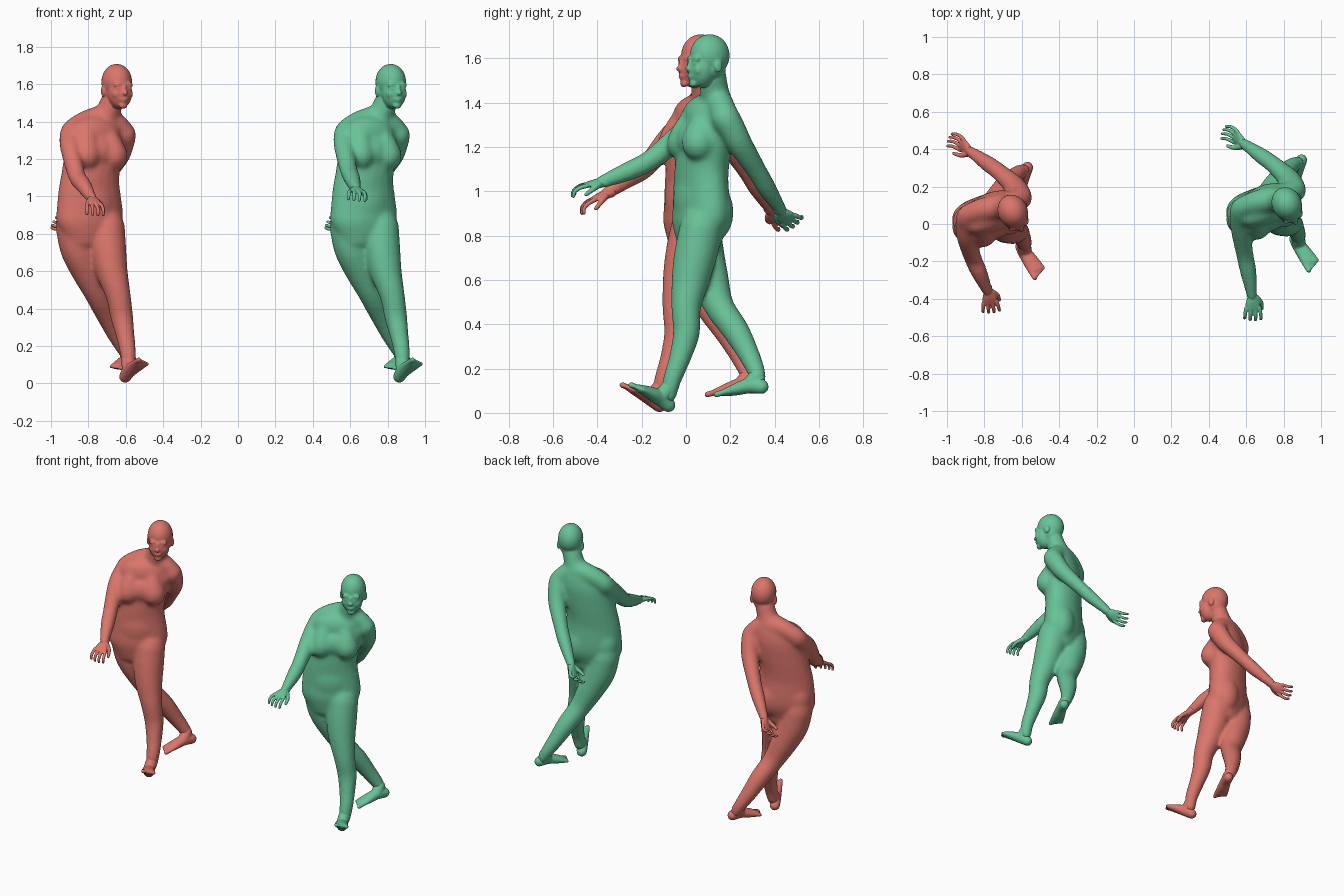
import bpy, bmesh, math
from mathutils import Vector, Matrix

cube = bpy.data.objects.get("Cube")
if cube:
    bpy.data.objects.remove(cube)

YAW = Matrix.Rotation(math.radians(25), 4, 'Z')
LEFT = (YAW @ Vector((1, 0, 0))).normalized()
UP = Vector((0, 0, 1))


def material(name, colour):
    m = bpy.data.materials.new(name)
    m.use_nodes = True
    m.diffuse_color = (*colour, 1)
    m.node_tree.nodes["Principled BSDF"].inputs["Base Color"].default_value = (*colour, 1)
    return m


def spline(a, b, c, d, t):
    """Catmull-Rom value between b and c."""
    return 0.5 * (2 * b + (c - a) * t + (2 * a - 5 * b + 4 * c - d) * t * t
                  + (3 * b - a - 3 * c + d) * t ** 3)


def cap(ring, sign):
    """Shrinking rings that round off an end."""
    c, t, a, b = ring
    r = min(a, b)
    return [(c + t * sign * r * math.sin(q), t, a * math.cos(q), b * math.cos(q))
            for q in (0.5, 1.0, 1.4)]


def loft(bm, stations, side, axis=None, steps=4, sides=20):
    """Rounded tube through (x, y, z, half width, half depth) stations."""
    pts = [Vector(s) for s in stations]
    ext = [pts[0]] + pts + [pts[-1]]
    path = [spline(*ext[i:i + 4], k / steps) for i in range(len(pts) - 1) for k in range(steps)]
    path.append(pts[-1])
    rings = []
    for i, p in enumerate(path):
        ahead, behind = path[min(i + 1, len(path) - 1)], path[max(i - 1, 0)]
        t = axis or (Vector(ahead[:3]) - Vector(behind[:3])).normalized()
        rings.append((Vector(p[:3]), t, p[3], p[4]))
    rings = cap(rings[0], -1)[::-1] + rings + cap(rings[-1], 1)
    loops = []
    for c, t, a, b in rings:
        u = Vector(side)
        u = (u - t * u.dot(t)).normalized()
        v = t.cross(u)
        angles = [2 * math.pi * k / sides for k in range(sides)]
        loops.append([bm.verts.new(c + u * a * math.cos(q) + v * b * math.sin(q)) for q in angles])
    for one, two in zip(loops, loops[1:]):
        for k in range(sides):
            n = (k + 1) % sides
            bm.faces.new((one[k], one[n], two[n], two[k]))
    bm.faces.new(loops[0][::-1])
    bm.faces.new(loops[-1])


def limb(bm, stations, side=LEFT):
    loft(bm, [(x, y, z, r, r) for x, y, z, r in stations], side)


def blob(bm, origin, local, radii):
    """Ellipsoid placed in the turned body frame (x left, y back)."""
    mat = (Matrix.Translation(origin) @ YAW @ Matrix.Translation(local)
           @ Matrix.Diagonal((*radii, 1)))
    bmesh.ops.create_uvsphere(bm, u_segments=24, v_segments=16, radius=1, matrix=mat)


def hand(bm, wrist, direction, across, palm, thumb):
    """Palm, four curled fingers and a thumb; thumb gives its side."""
    w, d = Vector(wrist), Vector(direction).normalized()
    s = Vector(across)
    s = (s - d * s.dot(d)).normalized()
    n = d.cross(s)
    if n.dot(Vector(palm)) < 0:
        n = -n
    at = lambda f, a, c: w + d * f + s * a + n * c
    loft(bm, [(*at(-.03, 0, 0), .026, .024), (*at(0, 0, 0), .026, .021),
              (*at(.035, 0, 0), .038, .016), (*at(.065, 0, .004), .042, .012)], s)
    for k in range(4):
        a = (k - 1.5) * .024
        reach = (.95, 1, .95, .8)[k if thumb < 0 else 3 - k]
        limb(bm, [(*at(.06, a, .003), .0105), (*at(.06 + .036 * reach, a * 1.15, .008), .0098),
                  (*at(.06 + .062 * reach, a * 1.2, .022), .009),
                  (*at(.06 + .07 * reach, a * 1.2, .042), .008)], s)
    limb(bm, [(*at(.005, thumb * .022, .006), .016), (*at(.035, thumb * .047, .02), .0125),
              (*at(.07, thumb * .054, .04), .009)], s)


def foot(bm, stations, side, big, ankle):
    """Foot with ankle and five toes; big is the side of the big toe."""
    loft(bm, stations, side)
    instep = Vector(stations[1][:3])
    limb(bm, [(*ankle, .037), (*instep.lerp(Vector(ankle), .35), .037), (*instep, .034)], side)
    before, ball = Vector(stations[-2][:3]), Vector(stations[-1][:3])
    d = (ball - before).normalized()
    s = Vector(side)
    s = (s - d * s.dot(d)).normalized()
    for k in range(5):
        a = big * (.031 - .0165 * k)
        r = .0135 if k == 0 else .0095
        p, q = ball + s * a, ball + s * a * 1.05 + d * (.034 - .006 * k)
        limb(bm, [(*p, r), (*q, r)], s)


def torso(bm):
    loft(bm, [(.672, .06, .79, .15, .095), (.672, .066, .86, .187, .113),
              (.672, .07, .93, .188, .114), (.67, .068, 1.04, .174, .11),
              (.675, .072, 1.11, .165, .112), (.69, .085, 1.2, .166, .112),
              (.705, .105, 1.31, .164, .102), (.718, .122, 1.38, .14, .08)], LEFT, axis=UP)
    chest = (.698, .085, 0)
    for s in (-1, 1):
        # bust hanging from the upper chest
        fall = [((s * .058, -.025, 1.35), .05), ((s * .072, -.055, 1.26), .072),
                ((s * .08, -.066, 1.215), .079)]
        limb(bm, [(*(Vector(chest) + YAW @ Vector(p)), r) for p, r in fall])
        blob(bm, (.672, .07, .905), (s * .082, .027, 0), (.092, .084, .13))
    blob(bm, chest, (0, -.06, 1.235), (.1, .07, .085))    # breastbone
    blob(bm, chest, (0, -.012, 1.33), (.15, .078, .1))    # upper chest
    blob(bm, (.672, .07, .96), (0, -.03, 0), (.14, .09, .16))    # belly
    # shoulder girdle and neck
    limb(bm, [(.58, .088, 1.355, .058), (.65, .115, 1.395, .062), (.735, .132, 1.415, .068),
              (.8, .152, 1.395, .062), (.855, .178, 1.34, .06)], UP)
    limb(bm, [(.745, .134, 1.4, .072), (.778, .126, 1.47, .064), (.808, .117, 1.55, .06)])


def head(bm):
    limb(bm, [(.765, .13, 1.44, .062), (.781, .126, 1.48, .061), (.808, .117, 1.55, .059)])
    parts = [((0, .008, .022), (.08, .092, .096)),       # skull
             ((0, .01, -.035), (.069, .07, .06)),        # back of jaw
             ((0, -.033, -.037), (.066, .064, .086)),    # face
             ((0, -.1, -.038), (.014, .016, .012)),      # nose tip
             ((0, -.092, -.016), (.009, .011, .026)),    # nose bridge
             ((0, -.09, -.07), (.022, .01, .008)),       # upper lip
             ((0, -.087, -.08), (.019, .01, .008)),      # lower lip
             ((0, -.076, -.104), (.025, .016, .018))]    # chin
    for s in (-1, 1):
        parts += [((s * .026, -.076, .006), (.032, .014, .016)),    # brow
                  ((s * .031, -.078, -.014), (.017, .012, .012)),   # eye
                  ((s * .036, -.064, -.042), (.024, .023, .028)),   # cheek
                  ((s * .077, .016, -.026), (.01, .02, .03))]       # ear
    for local, radii in parts:
        blob(bm, (.82, .1, 1.59), local, radii)


def legs(bm):
    # forward left leg
    limb(bm, [(.762, .07, .84, .098), (.77, .045, .72, .098), (.79, .02, .6, .086),
              (.825, 0, .47, .067), (.843, .002, .36, .061), (.865, -.03, .24, .049),
              (.878, -.062, .15, .042), (.876, -.078, .08, .036)])
    # trailing right leg, knee bent
    limb(bm, [(.584, .06, .84, .095), (.612, .075, .72, .098), (.66, .108, .6, .086),
              (.712, .15, .48, .068), (.765, .225, .37, .061), (.81, .28, .27, .05),
              (.852, .316, .19, .041), (.878, .328, .14, .034)])


def feet(bm):
    # left heel down with toes raised, then right toes down
    foot(bm, [(.862, -.08, .036, .033, .033), (.882, -.115, .066, .036, .037),
              (.912, -.158, .088, .042, .03), (.944, -.205, .108, .046, .019)],
         (.85, .5, -.2), -1, (.878, -.072, .12))
    foot(bm, [(.895, .342, .118, .031, .033), (.872, .287, .123, .035, .035),
              (.846, .23, .107, .042, .028), (.824, .18, .092, .046, .018)],
         (.92, -.4, 0), 1, (.868, .322, .165))


def arms(bm, elbow, fore, wrist):
    # right arm swings forward, left arm swings back
    limb(bm, [(.578, .082, 1.345, .062), (.57, .045, 1.305, .061), (.572, -.03, 1.245, .055),
              (*elbow, .047), (*fore, .044), (*wrist, .028)])
    limb(bm, [(.855, .178, 1.33, .066), (.848, .205, 1.285, .063), (.825, .245, 1.21, .057),
              (.742, .32, 1.09, .046), (.68, .365, 1.013, .043), (.584, .432, .908, .028)])


def hands(bm, wrist, aim):
    hand(bm, wrist, aim, (1, 0, -.1), -UP, 1)
    hand(bm, (.584, .43, .906), (-.6, .57, -.6), (.2, .8, .55), -LEFT, -1)


def skin(name, mat, offset, voxel, rounds, parts):
    """Fuse overlapping parts into one smooth skin."""
    bm = bmesh.new()
    for build, args in parts:
        build(bm, *args)
    bmesh.ops.recalc_face_normals(bm, faces=bm.faces)
    me = bpy.data.meshes.new(name)
    bm.to_mesh(me)
    bm.free()
    me.materials.append(mat)
    ob = bpy.data.objects.new(name, me)
    ob.location = offset
    bpy.context.collection.objects.link(ob)
    fuse = ob.modifiers.new("fuse", 'REMESH')
    fuse.mode = 'VOXEL'
    fuse.voxel_size = voxel
    fuse.use_smooth_shade = True
    soften = ob.modifiers.new("soften", 'SMOOTH')
    soften.factor = .5
    soften.iterations = rounds


def figure(colour, mat, offset, elbow, fore, wrist, aim):
    skin(colour + "_torso_and_limbs", mat, offset, .011, 12,
         [(torso, ()), (legs, ()), (arms, (elbow, fore, wrist))])
    skin(colour + "_head", mat, offset, .006, 5, [(head, ())])
    skin(colour + "_hands", mat, offset, .0042, 3, [(hands, (wrist, aim))])
    skin(colour + "_feet", mat, offset, .0055, 5, [(feet, ())])


figure("green", material("soft green", (.14, .54, .31)), (0, 0, 0),
       (.592, -.16, 1.14), (.612, -.26, 1.09), (.632, -.39, 1.038), (.05, -.95, -.12))
figure("red", material("soft red", (.70, .18, .147)), (-1.465, -.04, 0),
       (.603, -.14, 1.11), (.638, -.22, 1.06), (.685, -.325, .985), (.15, -.85, -.32))
